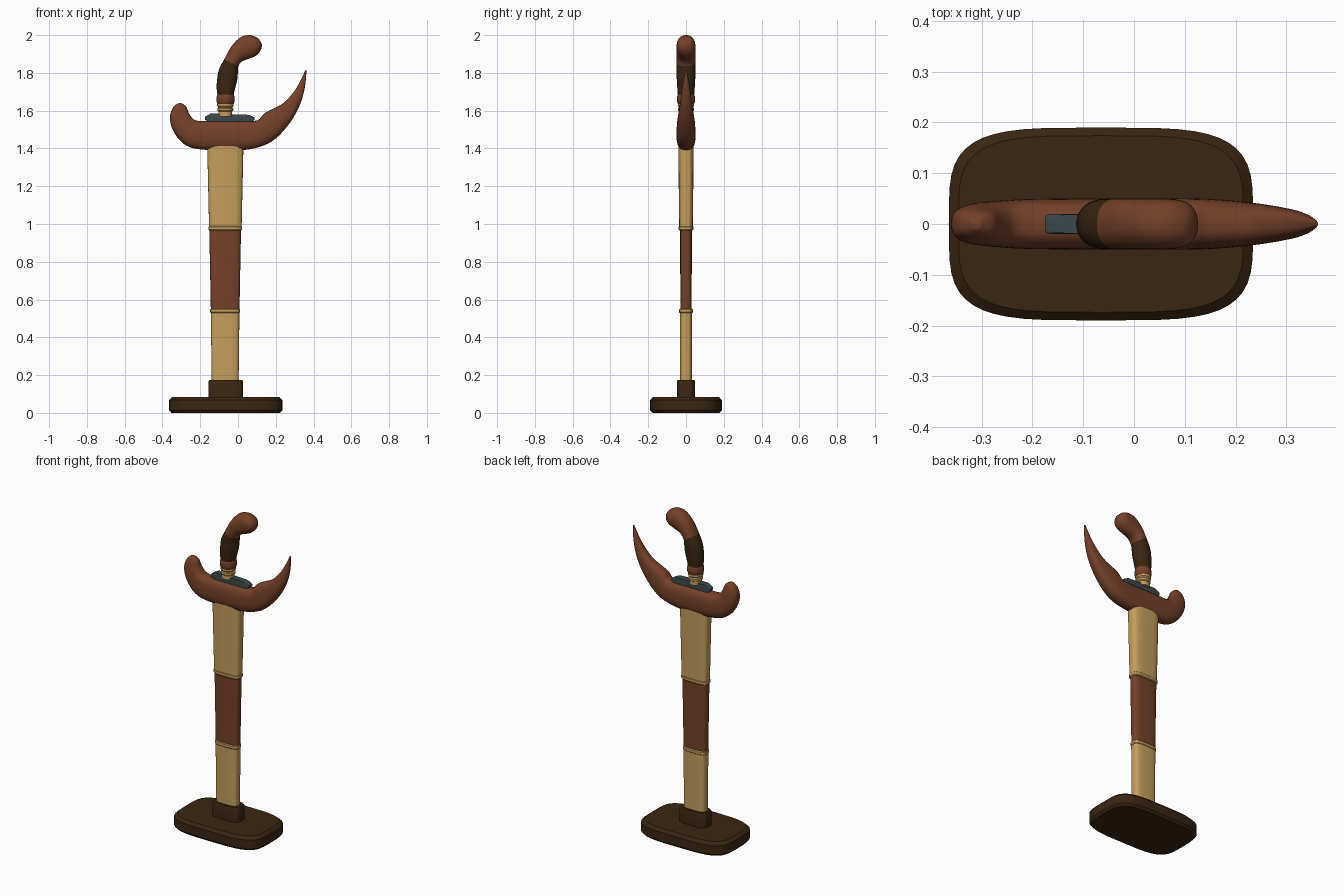
import bpy, math

def mat(name, c):
    m = bpy.data.materials.new(name)
    m.diffuse_color = (*c, 1)
    return m

BROWN = mat("red_brown_wood", (0.175, 0.052, 0.022))
GOLD = mat("pale_gold", (0.56, 0.345, 0.11))
DARK = mat("dark_wood", (0.042, 0.019, 0.006))
SLATE = mat("slate_metal", (0.046, 0.066, 0.072))

def smooth_stations(st, n):
    """Catmull-Rom interpolation of the stations, n steps per span."""
    out = []
    for i in range(len(st) - 1):
        p0, p1, p2, p3 = st[max(i - 1, 0)], st[i], st[i + 1], st[min(i + 2, len(st) - 1)]
        for k in range(n):
            t = k / n
            out.append([0.5 * (2 * b + (c - a) * t + (2 * a - 5 * b + 4 * c - d) * t * t
                               + (3 * b - a - 3 * c + d) * t ** 3)
                        for a, b, c, d in zip(p0, p1, p2, p3)])
    return out + [list(st[-1])]

def loft(name, stations, mats, power=2.0, sides=48, n=1, pick=None, angle=35):
    """Each station: left x,z, right x,z, half depth in y; superellipse sections."""
    st = smooth_stations(stations, n) if n > 1 else stations
    verts, faces = [], []
    for ax, az, bx, bz, t in st:
        for j in range(sides):
            a = 2 * math.pi * j / sides
            c, s = math.cos(a), math.sin(a)
            u = math.copysign(abs(c) ** (2 / power), c)
            v = math.copysign(abs(s) ** (2 / power), s)
            verts.append(((ax + bx) / 2 + u * (bx - ax) / 2, v * t,
                          (az + bz) / 2 + u * (bz - az) / 2))
    for i in range(len(st) - 1):
        for j in range(sides):
            k = (j + 1) % sides
            faces.append((i * sides + j, i * sides + k, (i + 1) * sides + k, (i + 1) * sides + j))
    faces.append(tuple(reversed(range(sides))))
    faces.append(tuple((len(st) - 1) * sides + j for j in range(sides)))
    me = bpy.data.meshes.new(name)
    me.from_pydata(verts, [], faces)
    for m in mats:
        me.materials.append(m)
    if pick:
        for p in me.polygons:
            p.material_index = pick(p.index // sides / n)
    ob = bpy.data.objects.new(name, me)
    bpy.context.collection.objects.link(ob)
    bpy.ops.object.select_all(action='DESELECT')
    ob.select_set(True)
    bpy.context.view_layer.objects.active = ob
    bpy.ops.object.mode_set(mode='EDIT')
    bpy.ops.mesh.select_all(action='SELECT')
    bpy.ops.mesh.normals_make_consistent(inside=False)
    bpy.ops.object.mode_set(mode='OBJECT')
    bpy.ops.object.shade_smooth_by_angle(angle=math.radians(angle))
    return ob

def column(name, cx, rows, m, power):
    """Upright part from rows of (z, half width, half depth)."""
    return loft(name, [(cx - w, z, cx + w, z, d) for z, w, d in rows], [m], power)

# Stand
column("base", -0.065, [(0, .288, .178), (.014, .30, .19), (.068, .30, .19),
                        (.085, .281, .174)], DARK, 4)
column("socket", -0.065, [(.08, .092, .048), (.165, .092, .048), (.175, .087, .044)], DARK, 4)

# Sheath: gold, brown, gold, with raised bands
column("sheath_lower", -0.068, [(.15, .071, .032), (.55, .076, .033)], GOLD, 3.5)
column("sheath_middle", -0.068, [(.55, .076, .030), (.97, .084, .031)], BROWN, 3.5)
column("sheath_upper", -0.067, [(.97, .086, .036), (1.42, .096, .041)], GOLD, 3.5)
for name, z, w, d in (("lower_band", .54, .079, .036), ("upper_band", .978, .089, .039)):
    column(name, -0.068, [(z - .012, w - .004, d - .004), (z - .007, w, d),
                          (z + .007, w, d), (z + .012, w - .004, d - .004)], GOLD, 3.5)

# Boat-shaped crosspiece: outer edge, inner edge, half depth
loft("crosspiece", [
    (-.322, 1.638, -.302, 1.641, .010), (-.345, 1.615, -.275, 1.622, .026),
    (-.360, 1.570, -.258, 1.583, .036), (-.350, 1.510, -.235, 1.554, .042),
    (-.310, 1.445, -.205, 1.545, .046), (-.250, 1.405, -.170, 1.545, .049),
    (-.160, 1.392, -.110, 1.545, .050), (-.050, 1.390, -.030, 1.545, .050),
    (.050, 1.394, .040, 1.545, .050), (.140, 1.417, .105, 1.550, .050),
    (.200, 1.453, .138, 1.585, .048), (.255, 1.510, .180, 1.608, .043),
    (.300, 1.575, .237, 1.638, .036), (.335, 1.650, .292, 1.695, .027),
    (.355, 1.730, .330, 1.757, .016), (.363, 1.815, .357, 1.815, .004)],
    [BROWN], 2.6, 40, 5, angle=60)

# Metal guard plate
loft("guard", [(-.160, 1.54, .075, 1.54, .020), (-.175, 1.553, .088, 1.553, .020),
               (-.175, 1.567, .088, 1.563, .020), (-.145, 1.585, .060, 1.578, .019)],
     [SLATE], 12)

# Collar rings
column("collar", -0.067, [(1.57, .036, .036), (1.595, .036, .036), (1.60, .042, .042),
                          (1.612, .042, .042), (1.617, .037, .037), (1.624, .043, .043),
                          (1.636, .043, .043), (1.642, .038, .038)], GOLD, 2)

# Grip base bulb
column("grip_bulb", -0.066, [(1.63, .036, .036), (1.637, .044, .044), (1.65, .048, .048),
                             (1.67, .048, .048), (1.682, .045, .045), (1.69, .042, .042)], BROWN, 2)

# Curved grip: dark wrap below, brown head above
loft("grip", [
    (-.108, 1.68, -.024, 1.68, .043), (-.113, 1.72, -.016, 1.715, .046),
    (-.110, 1.77, -.004, 1.765, .049), (-.100, 1.82, -.001, 1.80, .050),
    (-.073, 1.872, .002, 1.835, .050), (-.035, 1.94, .022, 1.861, .050),
    (.012, 1.988, .062, 1.876, .050), (.060, 2.000, .088, 1.887, .049),
    (.098, 1.988, .108, 1.902, .043), (.117, 1.970, .121, 1.922, .028),
    (.126, 1.952, .1265, 1.940, .008)],
    [DARK, BROWN], 2.2, 40, 5, pick=lambda s: 0 if s < 4 else 1, angle=60)
